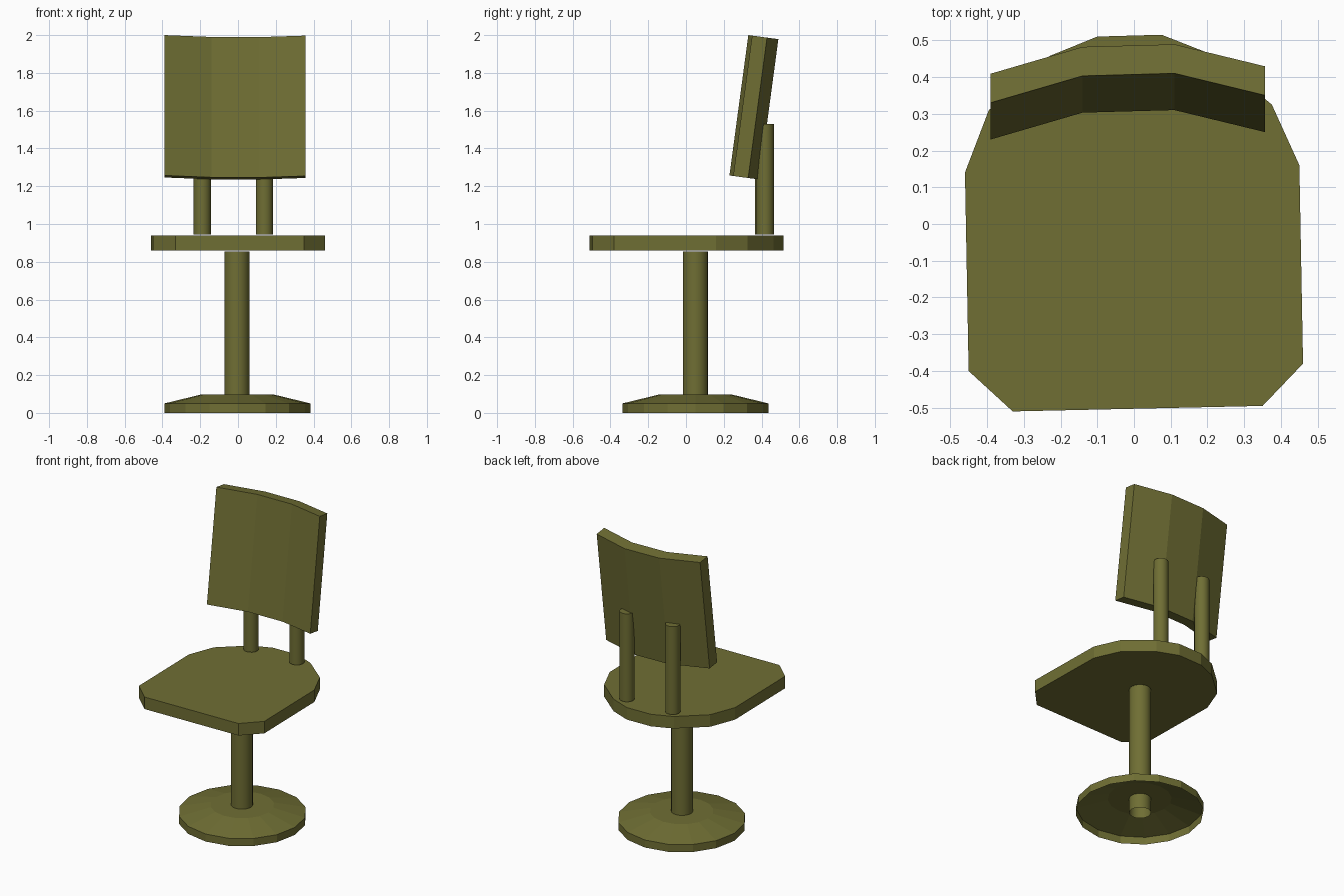
import bpy, bmesh, math

if "Cube" in bpy.data.objects:
    bpy.data.objects.remove(bpy.data.objects["Cube"])

olive = bpy.data.materials.new("olive")
olive.diffuse_color = (0.16, 0.157, 0.034, 1)
olive.use_nodes = True
olive.node_tree.nodes["Principled BSDF"].inputs["Base Color"].default_value = olive.diffuse_color


def finish(name, bm, smooth=False):
    bmesh.ops.recalc_face_normals(bm, faces=bm.faces)
    mesh = bpy.data.meshes.new(name)
    bm.to_mesh(mesh)
    bm.free()
    mesh.materials.append(olive)
    obj = bpy.data.objects.new(name, mesh)
    bpy.context.collection.objects.link(obj)
    for p in mesh.polygons:
        p.use_smooth = smooth
    return obj


def loft(name, rings, cap_start, cap_end, smooth=False):
    """Skin a list of closed rings of points."""
    bm = bmesh.new()
    loops = [[bm.verts.new(p) for p in ring] for ring in rings]
    n = len(loops[0])
    for a, b in zip(loops, loops[1:]):
        for i in range(n):
            j = (i + 1) % n
            bm.faces.new((a[i], a[j], b[j], b[i]))
    if cap_start:
        bm.faces.new(loops[0][::-1])
    if cap_end:
        bm.faces.new(loops[-1])
    return finish(name, bm, smooth)


def circle(x, y, z, r, n):
    return [(x + r * math.cos(2 * math.pi * i / n),
             y + r * math.sin(2 * math.pi * i / n), z) for i in range(n)]


# Base: low dish, open underneath
loft("base", [circle(-0.003, 0.05, z, r, 16)
              for r, z in ((0.387, 0), (0.387, 0.05), (0.193, 0.097))],
     False, True)

# Central column, open tube
loft("column", [circle(-0.006, 0.05, z, 0.066, 20) for z in (0, 0.855)],
     False, False, True)

# Seat: rounded back, clipped front corners
outline = [(-0.33, -0.51), (0.35, -0.495), (0.46, -0.38), (0.45, 0.16),
           (0.375, 0.325), (0.21, 0.462), (0.075, 0.515), (-0.10, 0.51),
           (-0.23, 0.457), (-0.395, 0.31), (-0.46, 0.14), (-0.45, -0.40)]
loft("seat", [[(x, y, z) for x, y in outline] for z in (0.86, 0.94)],
     True, True)

# Posts carrying the backrest
for side, x, y in (("left", -0.19, 0.41), ("right", 0.14, 0.419)):
    loft(side + "_post", [circle(x, y, z, 0.046, 16) for z in (0.945, 1.53)],
         False, True).data.polygons.foreach_set(
             "use_smooth", [True] * 16 + [False])

# Backrest: curved slab, leaning back
LEAN = 0.135
curve = [(-0.39, 0.23), (-0.14, 0.303), (0.11, 0.31), (0.357, 0.25)]
rim = curve + [(x, y + 0.079) for x, y in reversed(curve)]
bottom = [(x, y, 1.257 - LEAN * (y - 0.23)) for x, y in rim]
top = [(x, y + 0.1, z + 0.743) for x, y, z in bottom]
loft("backrest", [bottom, top], True, True)
